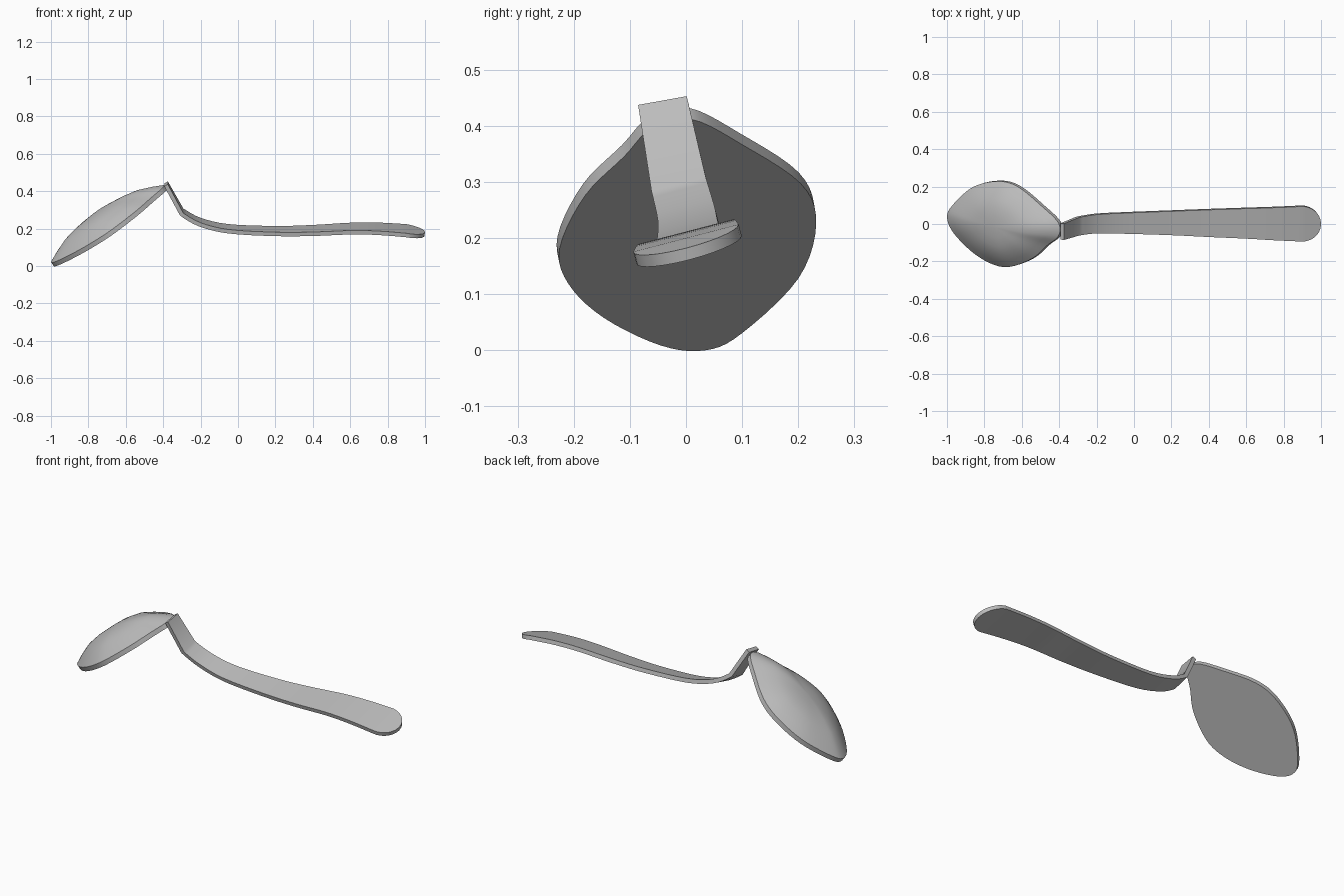
import bpy
import bmesh
import math
from mathutils import Vector

cube = bpy.data.objects.get("Cube")
if cube:
    bpy.data.objects.remove(cube)

metal = bpy.data.materials.new("grey metal")
metal.use_nodes = True
GREY = (0.5, 0.5, 0.5, 1)
metal.diffuse_color = GREY
metal.node_tree.nodes["Principled BSDF"].inputs["Base Color"].default_value = GREY


def spline(points, steps, closed=False):
    """Smooth curve through the points."""
    pts = [Vector(p) for p in points]
    n = len(pts)

    def pick(i):
        return pts[i % n] if closed else pts[max(0, min(n - 1, i))]

    out = []
    for i in range(n if closed else n - 1):
        a, b, c, d = (pick(i + k) for k in (-1, 0, 1, 2))
        for s in range(steps):
            t = s / steps
            out.append(0.5 * (2 * b + (c - a) * t + (2 * a - 5 * b + 4 * c - d) * t ** 2
                              + (3 * b - a - 3 * c + d) * t ** 3))
    return out if closed else out + [pts[-1]]


def skin(name, rings, angle):
    """Bridge closed rings, cap both ends and shade."""
    bm = bmesh.new()
    loops = [[bm.verts.new(p) for p in ring] for ring in rings]
    n = len(loops[0])
    for low, high in zip(loops, loops[1:]):
        for i in range(n):
            j = (i + 1) % n
            bm.faces.new((low[i], low[j], high[j], high[i]))
    bm.faces.new(loops[0][::-1])
    bm.faces.new(loops[-1])
    bmesh.ops.recalc_face_normals(bm, faces=bm.faces)
    mesh = bpy.data.meshes.new(name)
    bm.to_mesh(mesh)
    bm.free()
    mesh.materials.append(metal)
    obj = bpy.data.objects.new(name, mesh)
    bpy.context.collection.objects.link(obj)
    bpy.ops.object.select_all(action="DESELECT")
    obj.select_set(True)
    bpy.context.view_layer.objects.active = obj
    bpy.ops.object.shade_smooth_by_angle(angle=math.radians(angle))


# Blade: leaf outline on a tilted plane, flat below and domed above
outline = [(-.985, .035), (-.96, .10), (-.85, .20), (-.72, .232), (-.61, .205),
           (-.48, .10), (-.39, .01), (-.39, -.06), (-.45, -.11), (-.53, -.18),
           (-.65, -.225), (-.745, -.21), (-.85, -.147), (-.95, -.045)]
edge = [Vector((x, y, .7 * (x + .985) + .2 * (y - .035)))
        for x, y in spline(outline, 5, closed=True)]
centre = Vector((-.68, 0, .7 * .305 - .007))
normal = Vector((-.7, -.2, 1)).normalized()
layers = [(1, 0), (1, .025), (.85, .052), (.65, .082), (.45, .098), (.25, .107), (.03, .11)]
skin("blade", [[centre + (p - centre) * s + normal * h for p in edge]
               for s, h in layers], 25)

# Handle: cranked neck, long widening grip and rounded end; x, y, top z, half width
neck = [(-.375, -.042, .445, .044), (-.292, -.013, .295, .05)]
grip = [(-.292, -.013, .295, .05), (-.2, 0, .245, .052), (-.05, .003, .21, .057),
        (.2, .004, .198, .066), (.4, .003, .201, .075), (.6, .002, .211, .083),
        (.75, 0, .21, .09), (.9, 0, .2, .097)]
stations = [Vector(neck[0])] + spline(grip, 4)
for k in range(1, 8):
    a = math.radians(12.5 * k)
    stations.append(Vector((.9 + .1 * math.sin(a), 0, .2 - .018 * math.sin(a),
                            .097 * math.cos(a))))
rings = []
for i, s in enumerate(stations):
    ahead = stations[min(i + 1, len(stations) - 1)].xyz
    behind = stations[max(i - 1, 0)].xyz
    along = ahead - behind
    along.y = 0
    across = Vector((0, 1, .18 if i == 0 else .26)).normalized()
    down = across.cross(along).normalized() * .022
    if down.z > 0:
        down = -down
    mid, side = s.xyz, across * s.w
    rings.append([mid - side, mid + side, mid + side + down, mid - side + down])
skin("handle", rings, 30)
